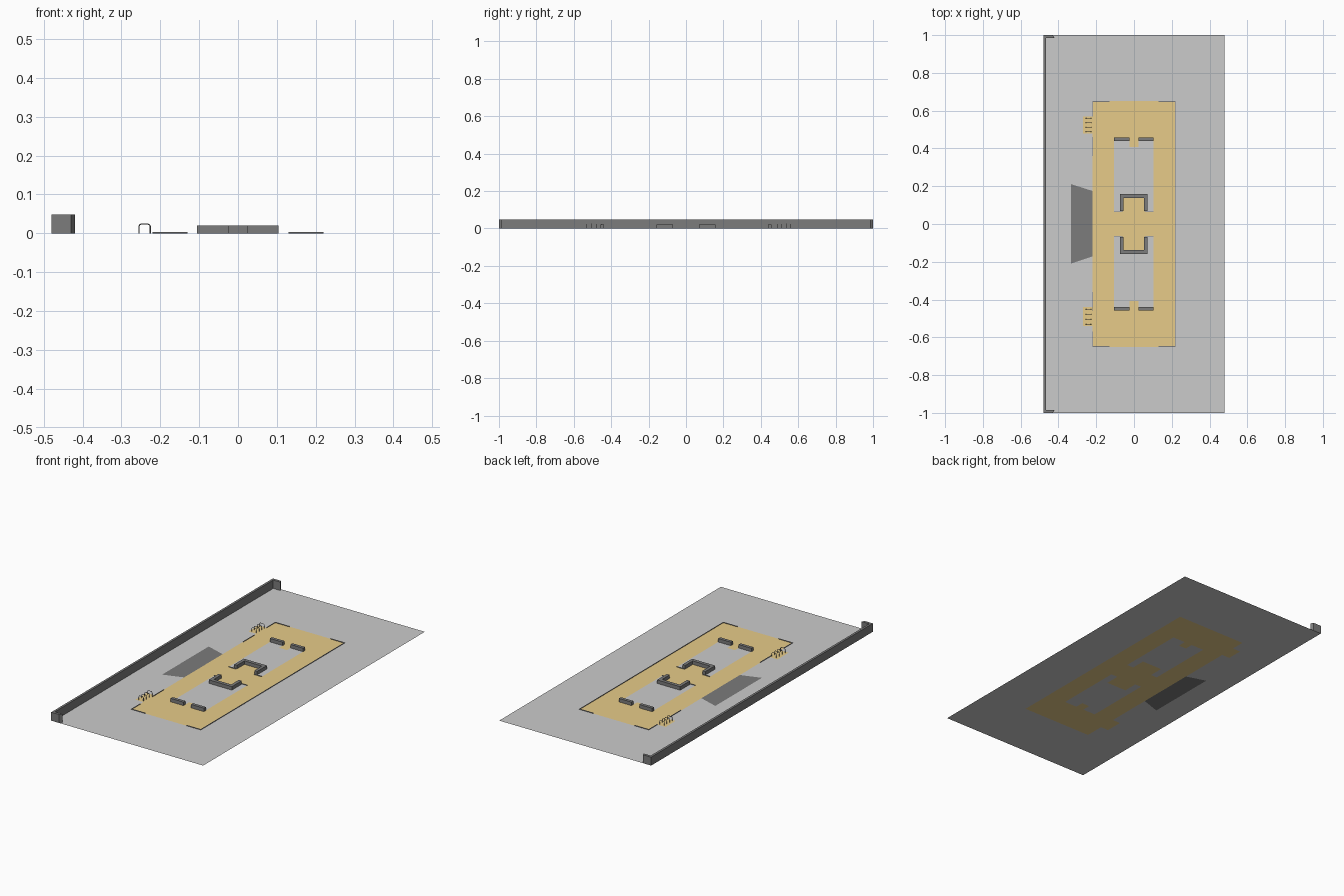
import bpy, bmesh

if "Cube" in bpy.data.objects:
    bpy.data.objects.remove(bpy.data.objects["Cube"])


def material(name, rgb):
    m = bpy.data.materials.new(name)
    m.diffuse_color = (*rgb, 1)
    m.use_nodes = True
    m.node_tree.nodes["Principled BSDF"].inputs["Base Color"].default_value = m.diffuse_color
    return m


GOLD = material("gold_paving", (0.80, 0.60, 0.25))
DARK = material("dark_stone", (0.2, 0.2, 0.2))


def finish(name, bm, mat):
    me = bpy.data.meshes.new(name)
    bm.to_mesh(me)
    bm.free()
    if mat:
        me.materials.append(mat)
    ob = bpy.data.objects.new(name, me)
    bpy.context.collection.objects.link(ob)
    return ob


def sheet(name, loops, mat=None):
    """Flat single-sided sheet at z = 0: outer loop first, then holes."""
    bm = bmesh.new()
    for loop in loops:
        vs = [bm.verts.new((x, y, 0)) for x, y in loop]
        for i, v in enumerate(vs):
            bm.edges.new((v, vs[i - 1]))
    bmesh.ops.triangle_fill(bm, use_beauty=True, use_dissolve=False,
                            edges=bm.edges[:], normal=(0, 0, 1))
    for f in bm.faces:
        f.normal_update()
        if f.normal.z < 0:
            f.normal_flip()
    return finish(name, bm, mat)


def prism(name, loop, h, mat=None):
    """Upright wall standing on the sheet, open underneath."""
    bm = bmesh.new()
    lo = [bm.verts.new((x, y, 0)) for x, y in loop]
    hi = [bm.verts.new((x, y, h)) for x, y in loop]
    bm.faces.new(hi)
    for i in range(len(lo)):
        bm.faces.new((lo[i - 1], lo[i], hi[i], hi[i - 1]))
    bmesh.ops.recalc_face_normals(bm, faces=bm.faces[:])
    top = max(bm.faces, key=lambda f: f.calc_center_median().z)
    if top.normal.z < 0:
        bmesh.ops.reverse_faces(bm, faces=bm.faces[:])
    return finish(name, bm, mat)


def rect(x0, y0, x1, y1):
    return [(x0, y0), (x1, y0), (x1, y1), (x0, y1)]


def flip(loop, s):
    return [(x, s * y) for x, y in loop]


# Paved area outline with rack pads on its left edge
pads = [(0.48, 0.57), (-0.54, -0.44)]
corners = [(-0.22, -0.65), (0.22, -0.65), (0.22, 0.65), (-0.22, 0.65)]
pad_hi = [(-0.22, 0.57), (-0.27, 0.57), (-0.27, 0.48), (-0.22, 0.48)]
pad_lo = [(-0.22, -0.44), (-0.27, -0.44), (-0.27, -0.54), (-0.22, -0.54)]
ramp = [(-0.22, 0.175), (-0.333, 0.211), (-0.333, -0.209), (-0.22, -0.172)]

# Openings in the paving: rectangle with a wide bay and a narrow tab
opening = [(-0.105, 0.066), (-0.065, 0.066), (-0.065, 0.15), (0.062, 0.15),
           (0.062, 0.066), (0.104, 0.066), (0.104, 0.456), (0.024, 0.456),
           (0.024, 0.407), (-0.025, 0.407), (-0.025, 0.456), (-0.105, 0.456)]
openings = [flip(opening, 1), flip(opening, -1)]

# Ground, paving, lawns and ramp share one plane without overlapping
sheet("ground", [rect(-0.48, -1, 0.48, 1), corners + pad_hi + ramp + pad_lo])
sheet("paving", [corners + pad_hi + ramp[:1] + ramp[3:] + pad_lo] + openings, GOLD)
sheet("ramp", [ramp], DARK)
for o in openings:
    sheet("lawn", [o])

# Boundary wall with short angled returns
prism("boundary_wall", [(-0.48, -1), (-0.43, -1), (-0.42, -0.985), (-0.467, -0.985),
                        (-0.467, 0.985), (-0.42, 0.985), (-0.43, 1), (-0.48, 1)],
      0.048, DARK)

# Low seat walls and kerbs, mirrored front to back
u_wall = [(-0.074, 0.07), (-0.056, 0.07), (-0.056, 0.138), (0.054, 0.138),
          (0.054, 0.07), (0.072, 0.07), (0.072, 0.158), (-0.074, 0.158)]
kerbs = [rect(-0.22, 0.647, -0.13, 0.65), rect(0.13, 0.647, 0.22, 0.65),
         rect(-0.22, 0.36, -0.217, 0.46), rect(-0.22, 0.57, -0.217, 0.647),
         rect(0.217, 0, 0.22, 0.647),
         rect(-0.105, 0.064, -0.058, 0.067), rect(0.056, 0.064, 0.104, 0.067)]
for s in (1, -1):
    prism("u_seat_wall", flip(u_wall, s), 0.02, DARK)
    for x0, x1 in ((-0.106, -0.025), (0.024, 0.104)):
        prism("end_seat_wall", flip(rect(x0, 0.439, x1, 0.457), s), 0.02, DARK)
    for k in kerbs:
        prism("kerb", flip(k, s), 0.003, DARK)

# Hoop racks: four thin arches on each pad
arch = [(-0.255, 0), (-0.255, 0.018), (-0.253, 0.022), (-0.249, 0.024),
        (-0.232, 0.024), (-0.228, 0.022), (-0.226, 0.018), (-0.226, 0)]
for y0, y1 in pads:
    for i in range(4):
        y = y0 + (y1 - y0) * (0.1 + 0.26 * i)
        cu = bpy.data.curves.new("hoop_rack", "CURVE")
        cu.dimensions = "3D"
        cu.bevel_depth = 0.0015
        cu.bevel_resolution = 1
        sp = cu.splines.new("POLY")
        sp.points.add(len(arch) - 1)
        for p, (x, z) in zip(sp.points, arch):
            p.co = (x, y, z, 1)
        cu.materials.append(DARK)
        bpy.context.collection.objects.link(bpy.data.objects.new("hoop_rack", cu))
